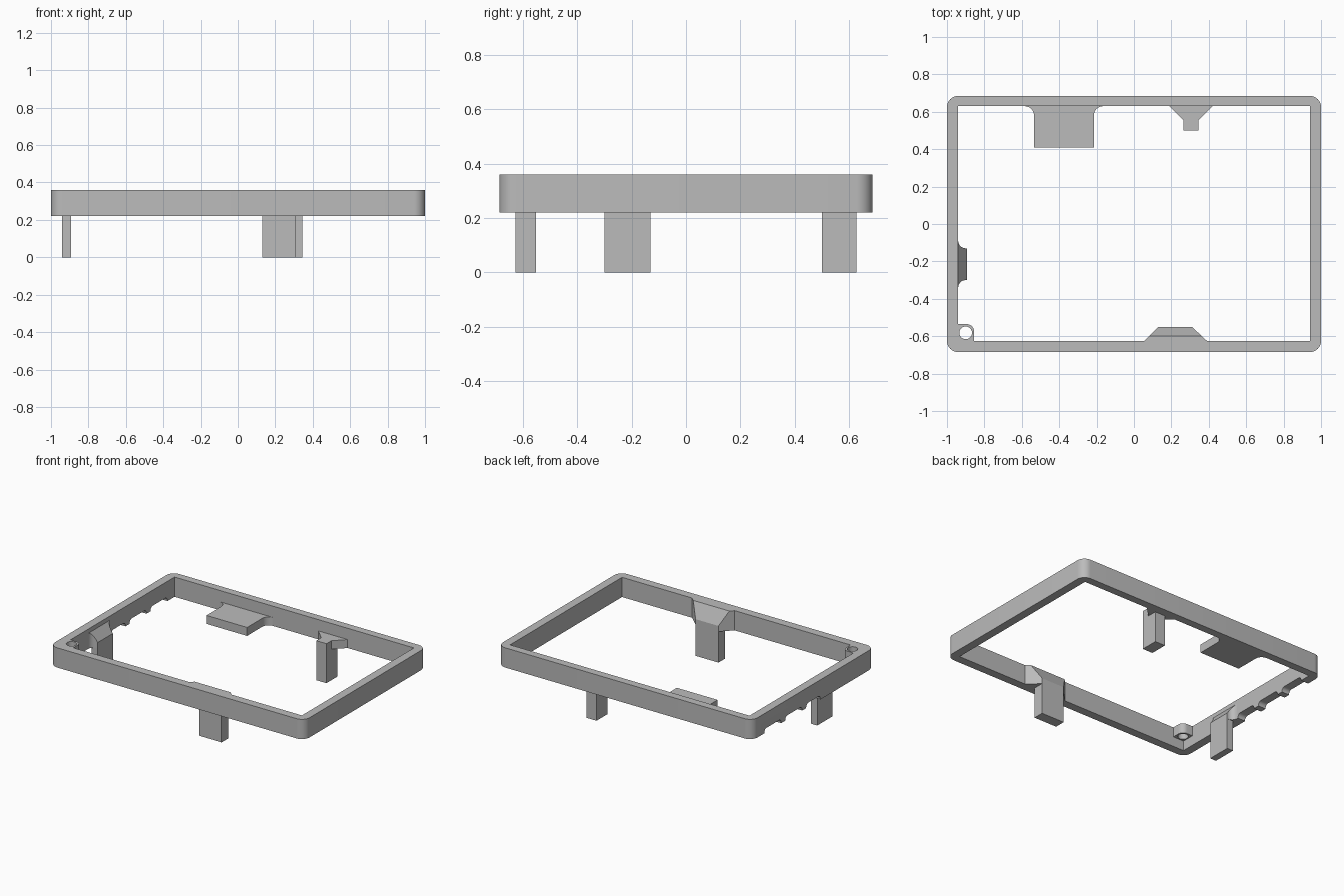
import bpy, bmesh
from math import sin, cos, radians
from mathutils import Vector

old = bpy.data.objects.get("Cube")
if old:
    bpy.data.objects.remove(old)

mat = bpy.data.materials.new("plain grey")
mat.use_nodes = True
GREY = (0.5, 0.5, 0.5, 1)
mat.diffuse_color = GREY
mat.node_tree.nodes["Principled BSDF"].inputs["Base Color"].default_value = GREY

BOTTOM, TOP = 0.22, 0.36          # frame heights
X_IN, Y_FRONT, Y_BACK = 0.94, -0.625, 0.63


def arc(cx, cy, r, start, end, n=8):
    angles = [radians(start + (end - start) * i / n) for i in range(n + 1)]
    return [(cx + r * cos(a), cy + r * sin(a)) for a in angles]


def rect(x0, x1, y0, y1):
    return [(x0, y0), (x1, y0), (x1, y1), (x0, y1)]


def prism(name, outline, z0, z1, slope=None):
    """Extrude an outline upwards; slope = (point, normal) trims the top."""
    bm = bmesh.new()
    base = bm.faces.new([bm.verts.new((x, y, z0)) for x, y in outline])
    ext = bmesh.ops.extrude_face_region(bm, geom=[base])
    top = [v for v in ext["geom"] if isinstance(v, bmesh.types.BMVert)]
    bmesh.ops.translate(bm, vec=(0, 0, z1 - z0), verts=top)
    if slope:
        cut = bmesh.ops.bisect_plane(
            bm, geom=bm.verts[:] + bm.edges[:] + bm.faces[:],
            plane_co=Vector(slope[0]), plane_no=Vector(slope[1]), clear_outer=True)
        edges = [e for e in cut["geom_cut"] if isinstance(e, bmesh.types.BMEdge)]
        bmesh.ops.holes_fill(bm, edges=edges)
    bmesh.ops.recalc_face_normals(bm, faces=bm.faces)
    mesh = bpy.data.meshes.new(name)
    bm.to_mesh(mesh)
    bm.free()
    mesh.materials.append(mat)
    obj = bpy.data.objects.new(name, mesh)
    bpy.context.collection.objects.link(obj)
    return obj


def activate(obj):
    bpy.ops.object.select_all(action="DESELECT")
    obj.select_set(True)
    bpy.context.view_layer.objects.active = obj


def cut(obj, cutter):
    cutter.hide_render = True
    mod = obj.modifiers.new("cut", "BOOLEAN")
    mod.operation, mod.solver, mod.object = "DIFFERENCE", "EXACT", cutter
    activate(obj)
    bpy.ops.object.modifier_apply(modifier=mod.name)
    bpy.data.objects.remove(cutter)


def smooth(obj):
    activate(obj)
    bpy.ops.object.shade_smooth_by_angle(angle=radians(30))


# Rectangular frame with rounded outer corners
R = 0.06
CX, CY = 1 - R, 0.685 - R
corners = (arc(CX, CY, R, 0, 90) + arc(-CX, CY, R, 90, 180)
           + arc(-CX, -CY, R, 180, 270) + arc(CX, -CY, R, 270, 360))
frame = prism("frame", corners, BOTTOM, TOP)
cut(frame, prism("opening", rect(-X_IN, X_IN, Y_FRONT, Y_BACK), 0, 1))

# Shallow notches under the right wall, leaving narrow teeth between them
for y0, y1 in ((-0.08, 0.08), (0.125, 0.315), (0.36, 0.55)):
    r, z = 0.025, 0.25
    profile = ([(y0, 0.1)] + arc(y0 + r, z - r, r, 180, 90, 5)
               + arc(y1 - r, z - r, r, 90, 0, 5) + [(y1, 0.1)])
    notch = prism("notch", profile, -1.1, -0.92)
    for v in notch.data.vertices:      # stand the profile up along x
        v.co = (v.co.z, v.co.x, v.co.y)
    cut(frame, notch)
smooth(frame)

# Flat tab on the back wall with filleted roots
F = 0.05
tab = prism("back_tab",
            arc(-0.535 - F, Y_BACK - F, F, 90, 0) + [(-0.535, 0.41), (-0.215, 0.41)]
            + arc(-0.215 + F, Y_BACK - F, F, 180, 90), BOTTOM, 0.28)
smooth(tab)

# Back clip: flared bracket and leg
prism("back_clip_bracket",
      [(0.19, Y_BACK), (0.265, 0.555), (0.265, 0.5), (0.345, 0.5),
       (0.345, 0.555), (0.42, Y_BACK)], BOTTOM, 0.28)
prism("back_clip_leg", rect(0.265, 0.345, 0.5, 0.625), 0, BOTTOM)

# Front clip: flared bracket with sloping top, and leg
prism("front_clip_bracket",
      [(0.055, Y_FRONT), (0.39, Y_FRONT), (0.31, -0.55), (0.13, -0.55)],
      BOTTOM, TOP, ((0, -0.6, TOP), (0, 0.1, 0.05)))
prism("front_clip_leg", rect(0.13, 0.31, Y_FRONT, -0.55), 0, BOTTOM)

# Right clip: filleted bracket with steep top, and leg
F = 0.04
side = prism("right_clip_bracket",
             arc(-X_IN + F, -0.09, F, 180, 270) + [(-0.892, -0.13), (-0.892, -0.3)]
             + arc(-X_IN + F, -0.34, F, 90, 180),
             BOTTOM, TOP, ((-X_IN, 0, 0.33), (0.07, 0, 0.05)))
smooth(side)
prism("right_clip_leg", rect(-X_IN, -0.892, -0.3, -0.13), 0, BOTTOM)

# Corner screw boss with a through hole
boss = prism("screw_boss",
             [(-X_IN, Y_FRONT), (-0.855, Y_FRONT)]
             + arc(-0.895, -0.575, 0.04, 0, 90) + [(-X_IN, -0.535)], 0.29, TOP)
cut(boss, prism("screw_hole", arc(-0.9, -0.582, 0.034, 0, 348.75, 31), 0, 1))
smooth(boss)
